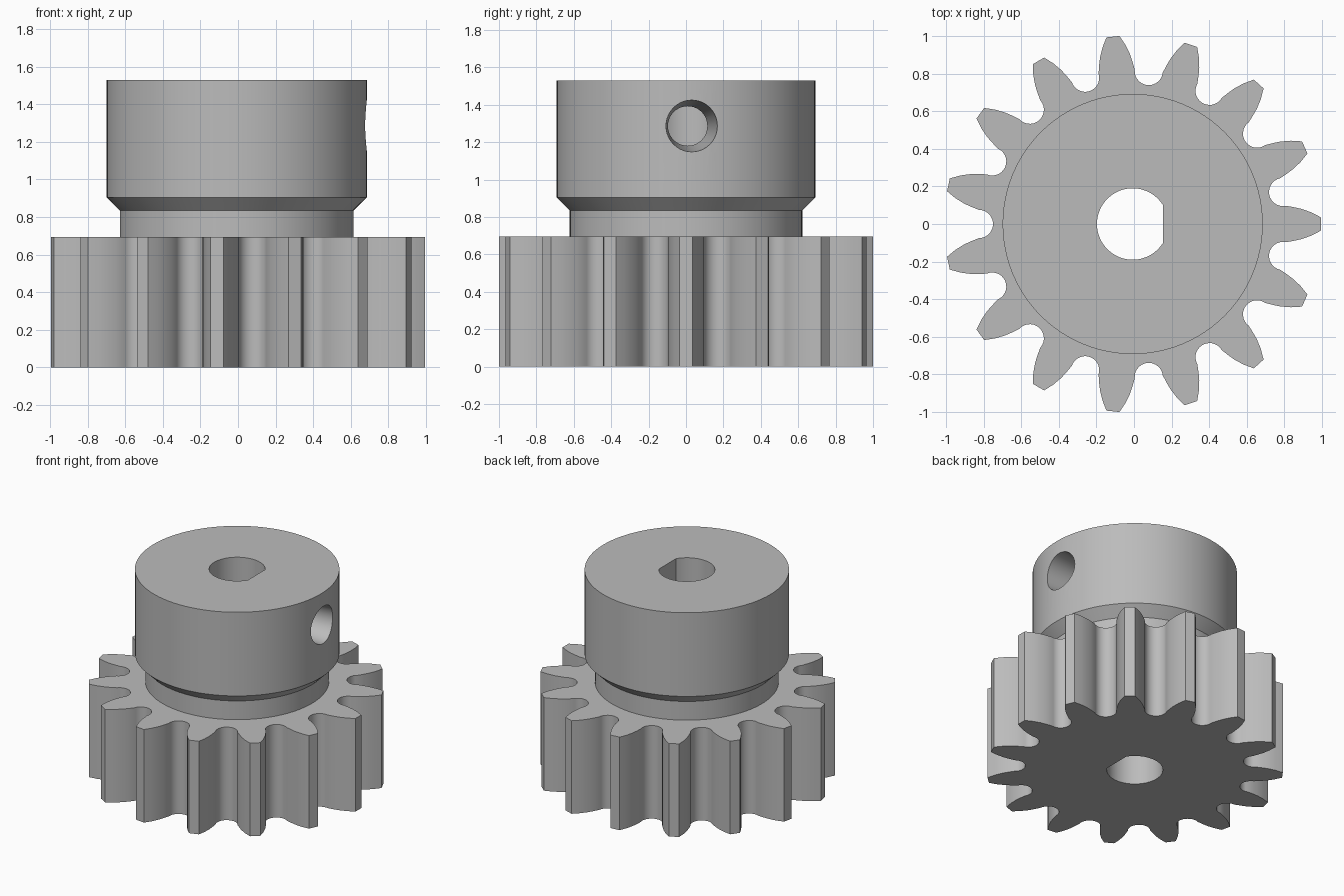
import bpy, bmesh
from math import sin, cos, pi, radians
from mathutils import Matrix, Vector

cube = bpy.data.objects.get("Cube")
if cube:
    bpy.data.objects.remove(cube, do_unlink=True)

TEETH = 15
AXIS_X = -0.007
GEAR_TOP, HUB_TOP = 0.695, 1.53

metal = bpy.data.materials.new("grey_metal")
metal.use_nodes = True
metal.diffuse_color = (0.5, 0.5, 0.5, 1)
metal.node_tree.nodes["Principled BSDF"].inputs["Base Color"].default_value = (0.5, 0.5, 0.5, 1)


def finish(name, bm):
    bmesh.ops.recalc_face_normals(bm, faces=bm.faces)
    mesh = bpy.data.meshes.new(name)
    bm.to_mesh(mesh)
    bm.free()
    mesh.materials.append(metal)
    obj = bpy.data.objects.new(name, mesh)
    bpy.context.collection.objects.link(obj)
    return obj


def prism(name, outline, z0, z1):
    bm = bmesh.new()
    face = bm.faces.new([bm.verts.new((x, y, z0)) for x, y in outline])
    new = bmesh.ops.extrude_face_region(bm, geom=[face])["geom"]
    bmesh.ops.translate(bm, vec=(0, 0, z1 - z0),
                        verts=[v for v in new if isinstance(v, bmesh.types.BMVert)])
    return finish(name, bm)


def lathe(name, profile, steps):
    bm = bmesh.new()
    rings = [[bm.verts.new((r * cos(2 * pi * i / steps), r * sin(2 * pi * i / steps), z))
              for i in range(steps)] for r, z in profile]
    for a, b in zip(rings, rings[1:]):
        for i in range(steps):
            j = (i + 1) % steps
            bm.faces.new((a[i], a[j], b[j], b[i]))
    bm.faces.new(rings[0])
    bm.faces.new(rings[-1])
    return finish(name, bm)


def combine(target, other, operation):
    mod = target.modifiers.new(operation.title(), "BOOLEAN")
    mod.operation, mod.solver, mod.object = operation, "EXACT", other
    bpy.context.view_layer.objects.active = target
    bpy.ops.object.modifier_apply(modifier=mod.name)
    bpy.data.objects.remove(other, do_unlink=True)


# Toothed rim: curved flanks with a round fillet between neighbouring teeth
flank = [(0.86, 0.089), (0.90, 0.080), (0.95, 0.062), (1.002, 0.035)]
outline = []
for k in range(TEETH):
    turn = Matrix.Rotation(2 * pi * k / TEETH, 2)
    half = pi / TEETH
    tooth = [(x, -y) for x, y in flank] + flank[::-1]
    for i in range(15):
        t = pi * i / 14
        u, v = 0.818 - 0.075 * sin(t), -0.075 * cos(t)
        tooth.append((u * cos(half) - v * sin(half), u * sin(half) + v * cos(half)))
    outline += [turn @ Vector(p) for p in tooth]
gear = prism("pinion_gear", outline, 0, GEAR_TOP)

# Hub with a narrow neck and a chamfered lower edge
hub = lathe("hub", [(0.622, 0.4), (0.622, 0.835), (0.692, 0.905), (0.692, HUB_TOP)], 96)
combine(gear, hub, "UNION")

# D-shaped shaft bore with its flat towards +x
flat = radians(32.6)
bore_line = [(0.19 * cos(a), 0.19 * sin(a))
             for a in (flat + (2 * pi - 2 * flat) * i / 48 for i in range(49))]
combine(gear, prism("bore_cutter", bore_line, -0.1, HUB_TOP + 0.1), "DIFFERENCE")

# Tapered set screw hole through the hub wall
screw = lathe("screw_hole_cutter", [(0.102, 0.10), (0.142, 0.75)], 40)
screw.data.transform(Matrix.Translation((0, 0.002, 1.287))
                     @ Matrix.Rotation(radians(2.4), 4, "Z")
                     @ Matrix.Rotation(pi / 2, 4, "Y"))
combine(gear, screw, "DIFFERENCE")

gear.location.x = AXIS_X
bpy.ops.object.select_all(action="DESELECT")
gear.select_set(True)
bpy.context.view_layer.objects.active = gear
bpy.ops.object.shade_smooth_by_angle(angle=radians(30))
